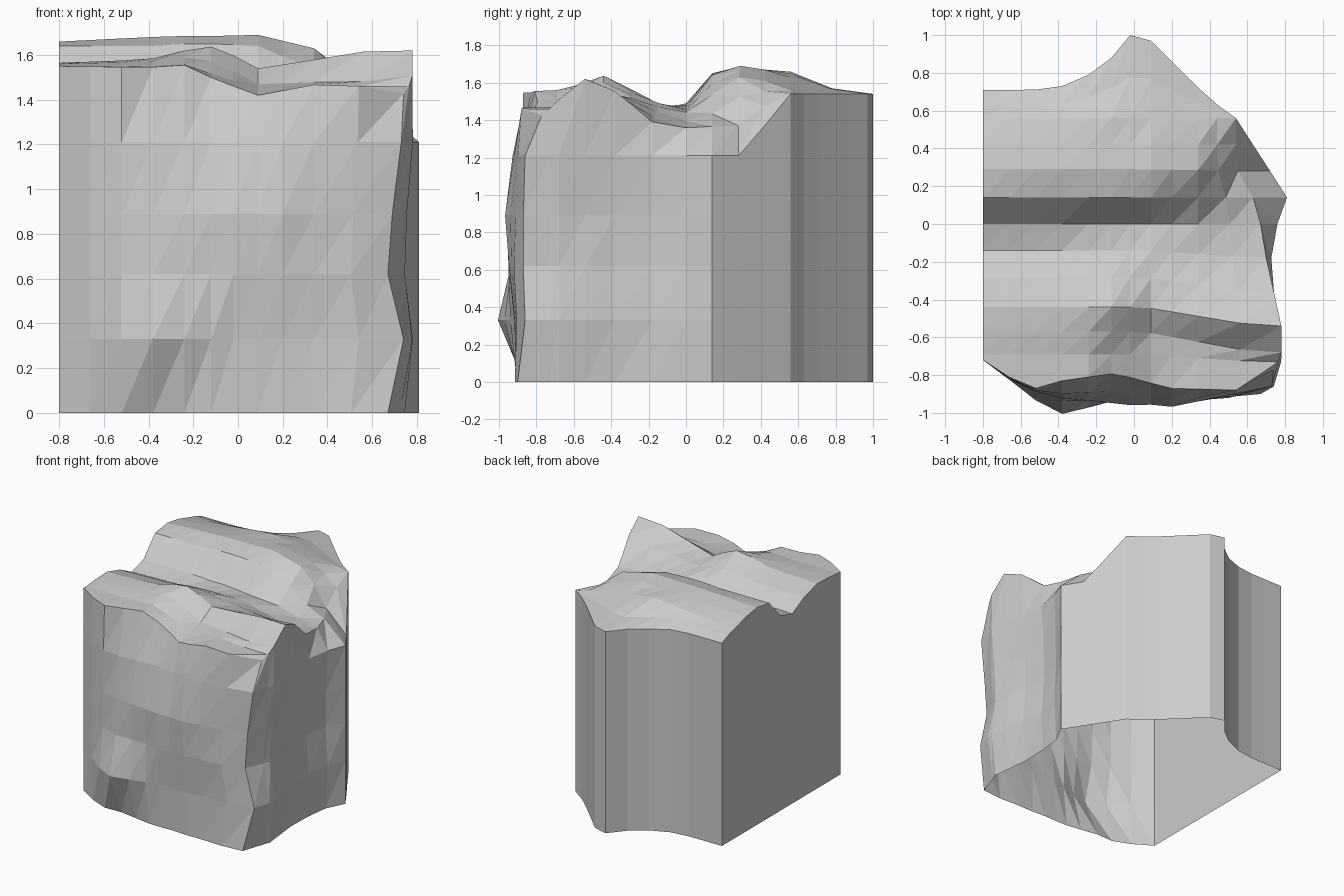
import bpy
import random

random.seed(4)


def interp(keys, vals, x):
    """Piecewise linear lookup."""
    if x <= keys[0]:
        return vals[0]
    for k in range(len(keys) - 1):
        if x <= keys[k + 1]:
            t = (x - keys[k]) / (keys[k + 1] - keys[k])
            return vals[k] + t * (vals[k + 1] - vals[k])
    return vals[-1]


def patch(name, rows):
    """Flat shaded triangulated sheet from a grid of points."""
    n = len(rows[0])
    verts = [p for row in rows for p in row]
    faces = []
    for i in range(len(rows) - 1):
        for j in range(n - 1):
            a, b, c, d = i * n + j, i * n + j + 1, (i + 1) * n + j + 1, (i + 1) * n + j
            for tri in ((a, b, c), (a, c, d)):
                if len({verts[k] for k in tri}) == 3:
                    faces.append(tri)
    mesh = bpy.data.meshes.new(name)
    mesh.from_pydata(verts, [], faces)
    mesh.validate()
    obj = bpy.data.objects.new(name, mesh)
    bpy.context.collection.objects.link(obj)
    return obj


def jitter(amount):
    return random.uniform(-amount, amount)


def columns(xr):
    """Column x positions, stretched to the right-hand edge."""
    return [-.8, -.66, -.52, -.38, -.24, -.12, -.02, .09, .2, .34, (.34 + xr) / 2, xr]


# Plan of the back wall
BACK_X = [-.8, -.53, -.38, -.24, -.12, -.02, .09, .2, .31, .36, .54]
BACK_Y = [.71, .71, .73, .79, .88, 1.0, .97, .86, .77, .69, .56]

# Front wall depth at each level: (z, corner x, y at key x)
FRONT_X = [-.8, -.6, -.52, -.38, -.1, .19, .55, .74]
FRONT = [
    (0.0, .67, [-.72, -.84, -.86, -.86, -.90, -.915, -.91, -.90]),
    (.33, .74, [-.72, -.87, -.93, -1.0, -.93, -.92, -.90, -.86]),
    (.62, .67, [-.72, -.86, -.89, -.94, -.94, -.95, -.91, -.87]),
    (.89, .69, [-.72, -.86, -.88, -.93, -.95, -.97, -.91, -.87]),
    (1.21, .73, [-.72, -.86, -.88, -.90, -.88, -.92, -.90, -.86]),
]
FRONT_TOP = [-.72, -.85, -.87, -.83, -.79, -.87, -.88, -.77]

# Top surface: (y, y shift towards the right, right edge x, heights at key x)
TOP_X = [-.8, -.4, -.24, -.1, .09, .38, .55, .78]
TOP = [
    ("front", 0, .74, [1.55, 1.545, 1.555, 1.49, 1.42, 1.475, 1.46, 1.42]),
    (-.69, -.04, .765, [1.55, 1.55, 1.56, 1.51, 1.45, 1.47, 1.46, 1.46]),
    (-.57, -.11, .78, [1.56, 1.57, 1.59, 1.57, 1.47, 1.48, 1.48, 1.51]),
    (-.44, -.10, .78, [1.565, 1.58, 1.62, 1.64, 1.54, 1.585, 1.615, 1.62]),
    (-.28, -.10, .745, [1.52, 1.53, 1.55, 1.56, 1.52, 1.52, 1.53, 1.56]),
    (-.14, -.04, .70, [1.45, 1.46, 1.47, 1.48, 1.49, 1.44, 1.41, 1.38]),
    (0.0, 0, .67, [1.49, 1.49, 1.48, 1.48, 1.46, 1.44, 1.38, 1.34]),
    (.14, 0, .63, [1.64, 1.64, 1.65, 1.65, 1.64, 1.52, 1.38, 1.34]),
    (.29, -.01, .55, [1.66, 1.68, 1.685, 1.685, 1.69, 1.62, 1.37, 1.37]),
    (.42, 0, .54, [1.64, 1.66, 1.67, 1.67, 1.67, 1.60, 1.47, 1.47]),
    (.56, 0, .54, [1.60, 1.63, 1.65, 1.66, 1.63, 1.57, 1.54, 1.54]),
    ("mid", 0, .54, [1.58, 1.59, 1.58, 1.57, 1.57, 1.55, 1.54, 1.54]),
    ("back", 0, .54, [1.55, 1.55, 1.54, 1.54, 1.54, 1.54, 1.54, 1.54]),
]

# Rocky top
top = []
for y, shift, xr, heights in TOP:
    row = []
    for x in columns(xr):
        if y == "front":
            yy = interp(FRONT_X, FRONT_TOP, x)
        elif y in ("mid", "back"):
            back = interp(BACK_X, BACK_Y, x)
            yy = back if y == "back" else (.56 + back) / 2
        else:
            yy = y + shift * interp([.05, .65], [0, 1], x)
        row.append((x, yy, interp(TOP_X, heights, x)))
    top.append(row)
patch("rocky_top", top)

# Bulging front wall
front = []
for z, xr, ys in FRONT:
    xs = columns(xr)
    row = [(x, interp(FRONT_X, ys, x) + jitter(.008), z) for x in xs[1:-1]]
    front.append([(xs[0], ys[0], z)] + row + [(xr, ys[-1], z)])
front.append(top[0])
patch("front_wall", front)

# Right wall: x for each row of the top from front to back
RIGHT_X = [.76, .77, .75, .73, .72, .75, .81, .72, .63, .54]
WOBBLE = [-.03, .02, -.03, -.02, .01]
right_top = [row[-1] for row in top[:11]]
right = []
for k, (z, xr, ys) in enumerate(FRONT):
    row = [front[k][-1]]
    for i, x in enumerate(RIGHT_X):
        # the last columns are straight and climb to the back wall's rim
        rise = {8: 1.37 / 1.21, 9: 1.54 / 1.21}.get(i, 1)
        dx = WOBBLE[k] * (1 - i / 6) + jitter(.008) if i < 6 else 0
        row.append((x + dx, right_top[i + 1][1], z * rise))
    right.append(row)
right.append(right_top)
patch("right_wall", right)

# Straight back and left walls dropped from the top's edges
for name, edge in (("back_wall", top[-1][::-1]), ("left_wall", [r[0] for r in top[::-1]])):
    patch(name, [[(x, y, 0.0) for x, y, z in edge], edge])
